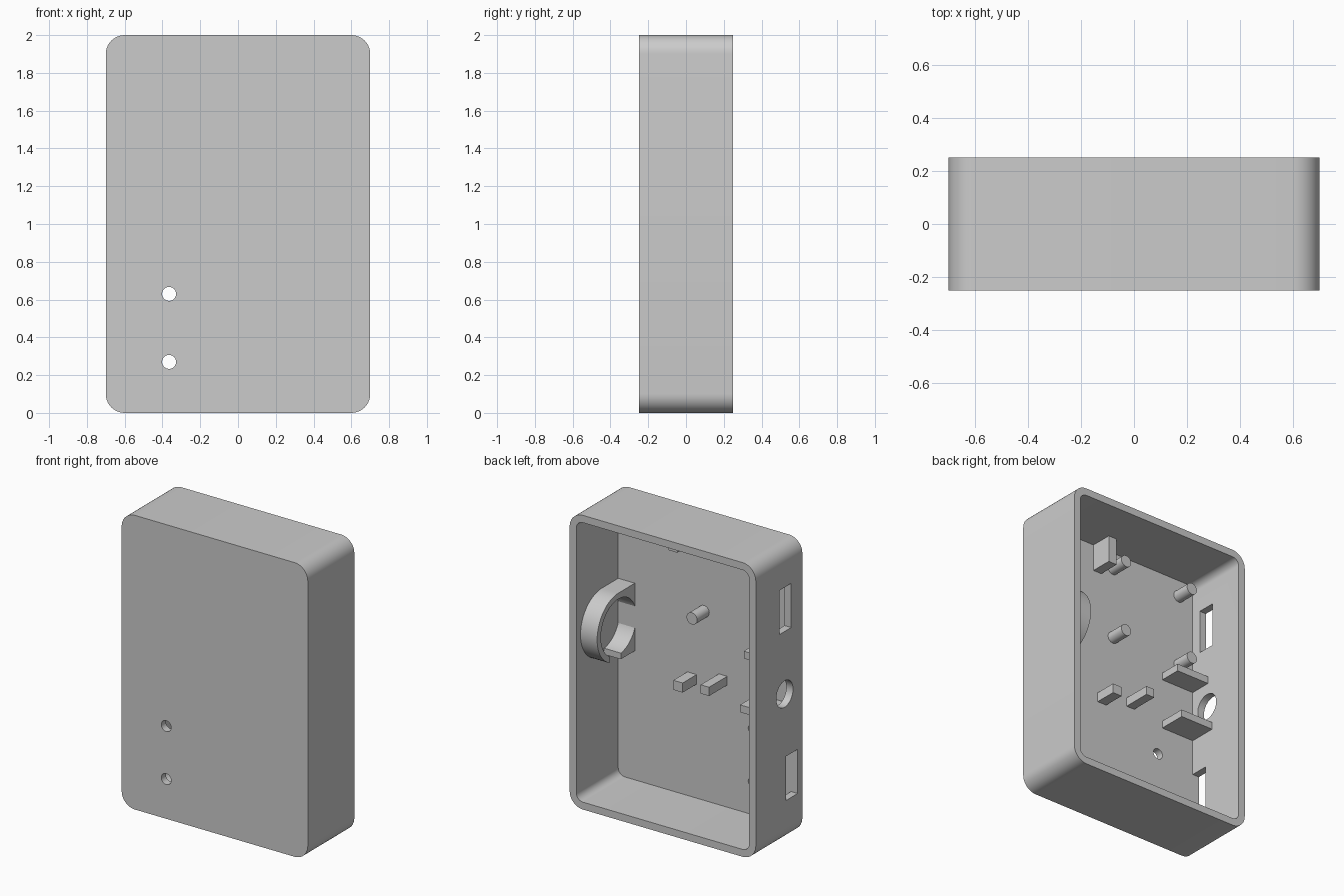
import bpy
import bmesh
from math import sin, cos, pi

if "Cube" in bpy.data.objects:
    bpy.data.objects.remove(bpy.data.objects["Cube"])

# One plain grey plastic
GREY = (0.6, 0.6, 0.6, 1)
plastic = bpy.data.materials.new("grey_plastic")
plastic.use_nodes = True
plastic.diffuse_color = GREY
plastic.node_tree.nodes["Principled BSDF"].inputs["Base Color"].default_value = GREY


def arc(u, v, r, start, end, steps):
    """Points on an arc, both ends included."""
    angles = [start + (end - start) * i / steps for i in range(steps + 1)]
    return [(u + r * cos(a), v + r * sin(a)) for a in angles]


def circle(u, v, r, steps=40):
    return arc(u, v, r, 0, 2 * pi, steps)[:-1]


def rect(u0, u1, v0, v1):
    return [(u0, v0), (u1, v0), (u1, v1), (u0, v1)]


def rounded(u0, u1, v0, v1, r):
    corners = [(u1 - r, v1 - r), (u0 + r, v1 - r), (u0 + r, v0 + r), (u1 - r, v0 + r)]
    points = []
    for i, (u, v) in enumerate(corners):
        points += arc(u, v, r, i * pi / 2, (i + 1) * pi / 2, 10)
    return points


def prism(name, outline, axis, start, end):
    """Extrude an outline along y (outline in x, z) or along x (outline in y, z)."""
    bm = bmesh.new()
    rings = []
    for t in (start, end):
        rings.append([bm.verts.new((u, t, v) if axis == "y" else (t, u, v))
                      for u, v in outline])
    n = len(outline)
    bm.faces.new(rings[0])
    bm.faces.new(rings[1])
    for i in range(n):
        j = (i + 1) % n
        bm.faces.new((rings[0][i], rings[0][j], rings[1][j], rings[1][i]))
    bmesh.ops.recalc_face_normals(bm, faces=bm.faces)
    mesh = bpy.data.meshes.new(name)
    bm.to_mesh(mesh)
    bm.free()
    mesh.materials.append(plastic)
    obj = bpy.data.objects.new(name, mesh)
    bpy.context.collection.objects.link(obj)
    return obj


def activate(obj):
    bpy.ops.object.select_all(action="DESELECT")
    obj.select_set(True)
    bpy.context.view_layer.objects.active = obj


def cut(obj, cutter):
    cutter.hide_render = True
    mod = obj.modifiers.new("cut", "BOOLEAN")
    mod.operation = "DIFFERENCE"
    mod.solver = "EXACT"
    mod.object = cutter
    activate(obj)
    bpy.ops.object.modifier_apply(modifier=mod.name)
    bpy.data.objects.remove(cutter)


def smooth(obj):
    activate(obj)
    bpy.ops.object.shade_smooth_by_angle(angle=pi / 6)


FLOOR = -0.2
ROOT = FLOOR - 0.01   # parts sink slightly into the floor

# Open-backed case
case = prism("case", rounded(-0.7, 0.7, 0, 2, 0.1), "y", -0.25, 0.25)
cut(case, prism("cavity", rounded(-0.65, 0.65, 0.05, 1.95, 0.05), "y", FLOOR, 0.3))

# Holes through the front
for z in (0.27, 0.63):
    cut(case, prism("front_hole", circle(-0.365, z, 0.037), "y", -0.3, -0.15))

# Openings in the side wall
for outline in (rect(-0.13, -0.005, 1.44, 1.74),
                circle(-0.06, 1.015, 0.09),
                rect(FLOOR, -0.075, 0.285, 0.585)):
    cut(case, prism("side_opening", outline, "x", -0.75, -0.6))
smooth(case)

# Board posts
for x in (0.005, -0.535):
    for z in (1.335, 1.835):
        smooth(prism("board_post", circle(x, z, 0.04), "y", ROOT, -0.07))

# Stops and shelves on the floor: outline and tip depth
for name, outline, tip in (
        ("top_stop", rect(0.1, 0.165, 1.765, 1.955), -0.05),
        ("short_stop", rect(0.06, 0.13, 0.825, 0.89), -0.05),
        ("long_stop", rect(-0.17, -0.107, 0.88, 0.94), -0.005),
        ("upper_shelf", rect(-0.655, -0.4, 1.18, 1.23), -0.05),
        ("lower_shelf", rect(-0.655, -0.4, 0.83, 0.88), -0.01)):
    prism(name, outline, "y", ROOT, tip)

# Round holder on the opposite wall, with a gap in its lower rim
CY, CZ, R = -0.025, 1.157, 0.23
outline = [(ROOT, CZ - R)] + arc(CY, CZ, R, -pi / 2, pi / 2, 32) + [(ROOT, CZ + R)]
holder = prism("round_holder", outline, "x", 0.525, 0.655)
cut(holder, prism("holder_bore", circle(CY, CZ, 0.19, 64), "x", 0.5, 0.7))
cut(holder, prism("holder_gap", rect(-0.05, 0.07, CZ - 0.3, CZ - 0.05), "x", 0.5, 0.7))
smooth(holder)
